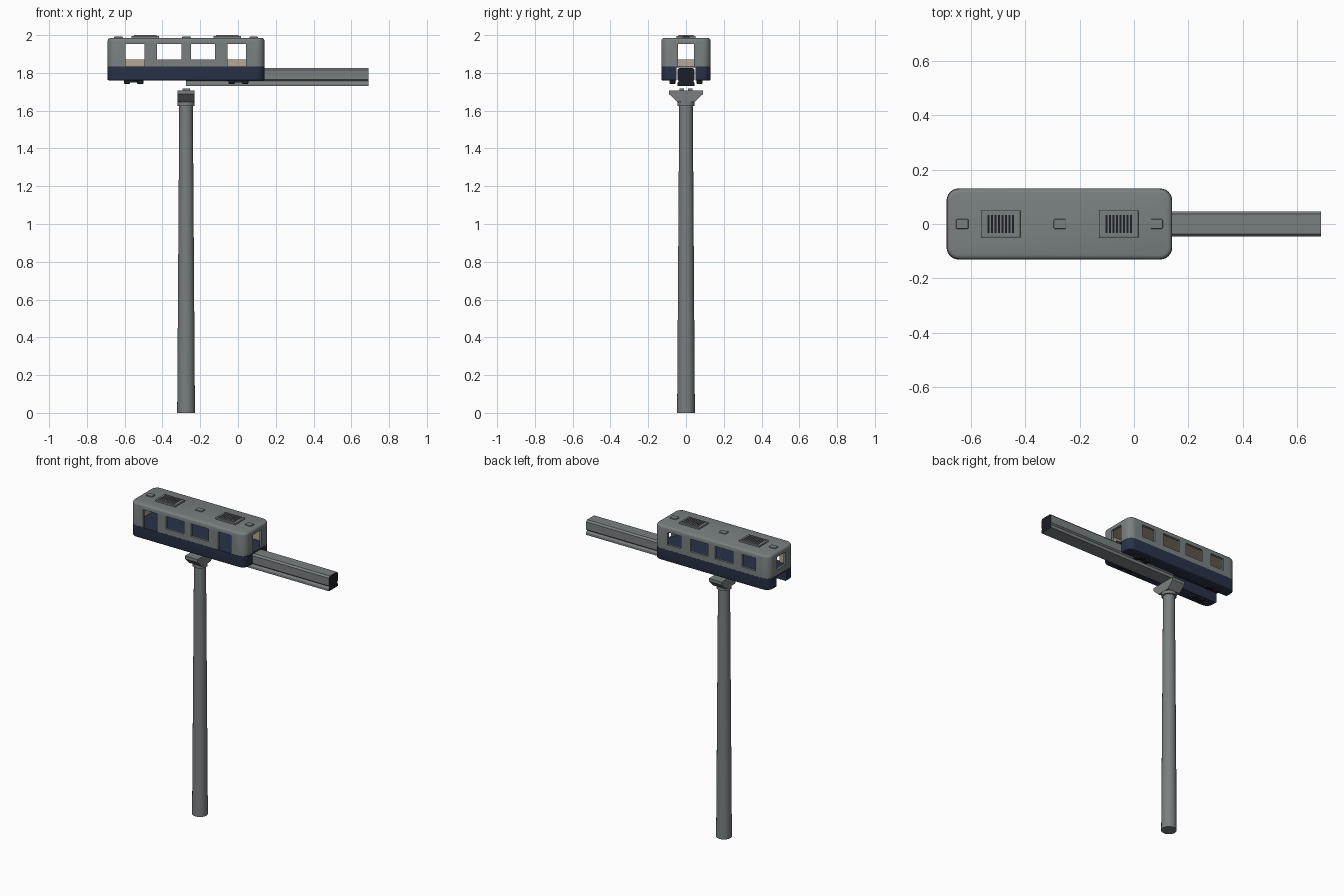
import bpy, bmesh, math
from mathutils import Matrix

if "Cube" in bpy.data.objects:
    bpy.data.objects.remove(bpy.data.objects["Cube"], do_unlink=True)


def material(name, rgb):
    m = bpy.data.materials.new(name)
    m.use_nodes = True
    m.diffuse_color = (*rgb, 1)
    m.node_tree.nodes["Principled BSDF"].inputs["Base Color"].default_value = (*rgb, 1)
    return m


GREY = material("warm grey", (0.19, 0.215, 0.215))
NAVY = material("navy", (0.022, 0.032, 0.065))
BLACK = material("near black", (0.012, 0.013, 0.02))
BEIGE = material("beige", (0.45, 0.39, 0.30))

CX = -0.275          # centre of car and column
HALF_L, HALF_W = 0.415, 0.13
FLOOR = 1.835


def finish(name, bm, mat, smooth=False):
    bmesh.ops.recalc_face_normals(bm, faces=bm.faces)
    me = bpy.data.meshes.new(name)
    bm.to_mesh(me)
    bm.free()
    me.materials.append(mat)
    ob = bpy.data.objects.new(name, me)
    bpy.context.collection.objects.link(ob)
    if smooth:
        smooth_by_angle(ob)
    return ob


def smooth_by_angle(ob):
    activate(ob)
    bpy.ops.object.shade_smooth_by_angle(angle=math.radians(35))


def activate(ob):
    bpy.ops.object.select_all(action='DESELECT')
    ob.select_set(True)
    bpy.context.view_layer.objects.active = ob


def box(name, x0, x1, y0, y1, z0, z1, mat, bevel=0):
    bm = bmesh.new()
    size = Matrix.Diagonal((x1 - x0, y1 - y0, z1 - z0, 1))
    place = Matrix.Translation(((x0 + x1) / 2, (y0 + y1) / 2, (z0 + z1) / 2))
    bmesh.ops.create_cube(bm, size=1, matrix=place @ size)
    if bevel:
        bmesh.ops.bevel(bm, geom=bm.edges[:], offset=bevel, segments=2,
                        profile=0.5, affect='EDGES')
    return finish(name, bm, mat)


def rounded_prism(name, hx, hy, r, z0, z1, mat, top=0, bottom=0):
    """Rounded rectangle in plan, with optional rounded top and bottom rims."""
    bm = bmesh.new()
    rings = [(z0, bottom), (z1, top)]
    levels = []
    for z, b in rings:
        sign = 1 if z == z0 else -1
        arc = [(z + sign * b * (1 - math.sin(a)), b * (1 - math.cos(a)))
               for a in (math.radians(d) for d in (90, 60, 30, 0))] if b else [(z, 0)]
        # height runs inward from the rim
        arc = [(z + sign * (b - b * math.cos(math.radians(t))),
                b - b * math.sin(math.radians(t))) for t in (0, 30, 60, 90)] if b else arc
        levels += arc if sign == 1 else arc[::-1]
    loops = []
    for z, inset in levels:
        ring = []
        for k, (sx, sy) in enumerate([(1, 1), (-1, 1), (-1, -1), (1, -1)]):
            for j in range(7):
                a = math.radians(90 * k + 15 * j)
                ring.append(bm.verts.new((CX + sx * (hx - r) + (r - inset) * math.cos(a),
                                          sy * (hy - r) + (r - inset) * math.sin(a), z)))
        loops.append(ring)
    for low, high in zip(loops, loops[1:]):
        for i in range(len(low)):
            j = (i + 1) % len(low)
            bm.faces.new((low[i], low[j], high[j], high[i]))
    bm.faces.new(loops[0])
    bm.faces.new(loops[-1])
    return finish(name, bm, mat)


def cut(ob, cutter):
    mod = ob.modifiers.new("cut", 'BOOLEAN')
    mod.operation, mod.solver, mod.object = 'DIFFERENCE', 'EXACT', cutter
    activate(ob)
    bpy.ops.object.modifier_apply(modifier=mod.name)
    bpy.data.objects.remove(cutter, do_unlink=True)


def extrude_profile(name, pts, axis, start, end, mat, cap=None):
    """Profile in (side, z), extruded along x or y."""
    bm = bmesh.new()
    ends = [[bm.verts.new((t, p, z) if axis == 'x' else (p, t, z)) for p, z in pts]
            for t in (start, end)]
    caps = [bm.faces.new(e) for e in ends]
    for i in range(len(pts)):
        j = (i + 1) % len(pts)
        bm.faces.new((ends[0][i], ends[0][j], ends[1][j], ends[1][i]))
    if cap:
        for f in caps:
            f.material_index = 1
    ob = finish(name, bm, mat)
    if cap:
        ob.data.materials.append(cap)
    return ob


# Car body: hollow shell with window and door openings
body = rounded_prism("car_body", HALF_L, HALF_W, 0.045, FLOOR, 1.985, GREY, top=0.015)
cut(body, rounded_prism("cabin_cutter", HALF_L - 0.015, HALF_W - 0.015, 0.03,
                        FLOOR - 0.05, 1.966, GREY))
SILL, HEAD = 1.87, 1.952
for x0, x1, door in [(-0.595, -0.495, True), (-0.43, -0.30, False),
                     (-0.25, -0.123, False), (-0.055, 0.042, True)]:
    cut(body, box("back_window_cutter", x0, x1, 0.05, 0.2, SILL, HEAD, GREY))
    cut(body, box("front_window_cutter", x0, x1, -0.2, -0.05,
                  FLOOR - 0.05 if door else SILL, HEAD, GREY))
cut(body, box("right_end_cutter", -0.8, -0.6, -0.043, 0.043, SILL, HEAD, GREY))
cut(body, box("left_end_cutter", 0.06, 0.2, -0.043, 0.043, FLOOR - 0.05, HEAD, GREY))
body.data.materials.append(BEIGE)
for p in body.data.polygons:
    c = p.center
    if abs(c.y) < HALF_W - 0.014 and abs(c.x - CX) < HALF_L - 0.014 and FLOOR + 0.001 < c.z < 1.97:
        p.material_index = 1
smooth_by_angle(body)

# Lower skirt with a channel that straddles the beam
skirt = rounded_prism("car_skirt", HALF_L + 0.001, HALF_W + 0.001, 0.045,
                      1.76, FLOOR, NAVY, bottom=0.008)
cut(skirt, box("channel_cutter", -1, 1, -0.05, 0.05, 1.7, 1.828, NAVY))
smooth_by_angle(skirt)

# Running gear under the skirt
for x in (-0.5525, 0.0025):
    for side in (-1, 1):
        y = side * 0.072
        box("bogie_frame", x - 0.035, x + 0.035, y - 0.014, y + 0.014, 1.75, 1.765, BLACK)
        for dx in (-0.035, 0.035):
            box("bogie_shoe", x + dx - 0.017, x + dx + 0.017, y - 0.016, y + 0.016,
                1.742, 1.765, BLACK, 0.004)

# Roof vents with slatted grilles
for x in (-0.4915, -0.0565):
    box("vent_housing", x - 0.073, x + 0.073, -0.05, 0.05, 1.98, 1.995, GREY, 0.003)
    box("vent_opening", x - 0.055, x + 0.055, -0.034, 0.034, 1.99, 1.9965, BLACK)
    for side in (-1, 1):
        box("vent_rim", x - 0.06, x + 0.06, side * 0.0365 - 0.003, side * 0.0365 + 0.003,
            1.99, 2.0, GREY)
    for i in range(9):
        sx = x - 0.052 + i * 0.013
        box("vent_slat", sx - 0.003, sx + 0.003, -0.034, 0.034, 1.99, 2.0, GREY)

# Small roof hatches
for x in (-0.633, -0.273, 0.083):
    box("roof_hatch", x - 0.023, x + 0.023, -0.018, 0.018, 1.98, 1.992, GREY, 0.004)

# Guide beam with chamfered top and a bottom flange
half = [(0.046, 1.73), (0.046, 1.745), (0.038, 1.757), (0.046, 1.765),
        (0.046, 1.815), (0.036, 1.826)]
extrude_profile("guide_beam", half + [(-y, z) for y, z in reversed(half)],
                'x', CX, 0.69, GREY, BLACK)


# Support column
def tube(name, r0, r1, z0, z1):
    bm = bmesh.new()
    bmesh.ops.create_cone(bm, cap_ends=True, segments=24, radius1=r0, radius2=r1,
                          depth=z1 - z0, matrix=Matrix.Translation((CX, 0, (z0 + z1) / 2)))
    return finish(name, bm, GREY, smooth=True)


tube("column", 0.047, 0.036, 0, 1.63)
tube("column_collar", 0.046, 0.046, 1.625, 1.648)

# Flared column head and bearing pad
head = [(0.045, 1.645), (0.09, 1.688), (0.09, 1.708)]
extrude_profile("column_head", head + [(-y, z) for y, z in reversed(head)],
                'x', CX - 0.046, CX + 0.046, GREY)
for side in (-1, 1):
    box("bearing_pad", CX - 0.02, CX + 0.02, side * 0.022 - 0.012, side * 0.022 + 0.012,
        1.705, 1.718, GREY)
